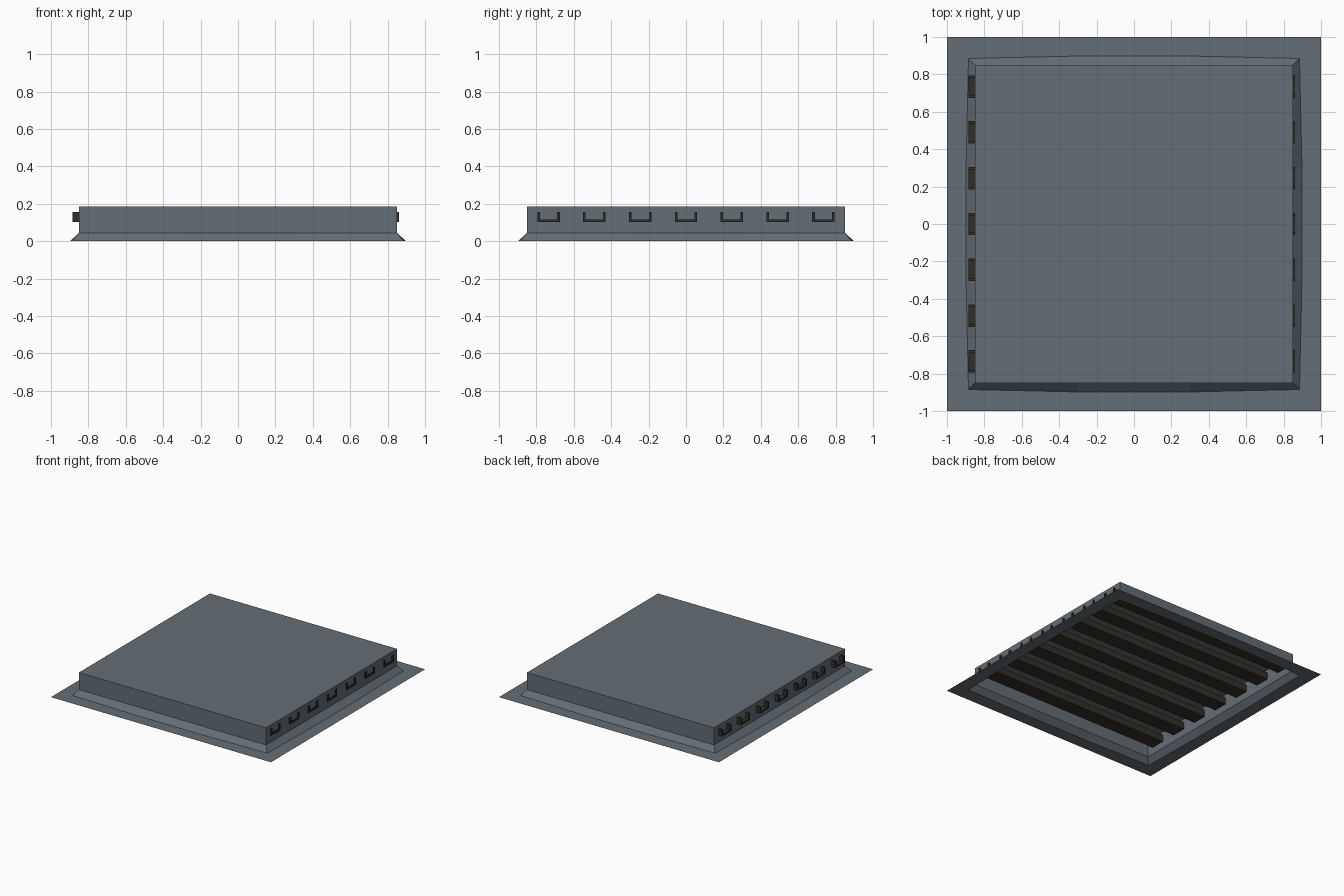
import bpy, bmesh

if "Cube" in bpy.data.objects:
    bpy.data.objects.remove(bpy.data.objects["Cube"])


def material(name, rgb):
    m = bpy.data.materials.new(name)
    m.diffuse_color = (*rgb, 1)
    m.use_nodes = True
    m.node_tree.nodes["Principled BSDF"].inputs["Base Color"].default_value = m.diffuse_color
    return m


grey = material("slate grey", (0.127, 0.156, 0.181))
dark = material("dark bronze", (0.032, 0.028, 0.018))


def finish(name, bm, mat):
    bmesh.ops.recalc_face_normals(bm, faces=bm.faces)
    me = bpy.data.meshes.new(name)
    bm.to_mesh(me)
    bm.free()
    me.materials.append(mat)
    ob = bpy.data.objects.new(name, me)
    bpy.context.collection.objects.link(ob)
    return ob


def ring(bm, half, bow, z):
    """Square loop with four points per side, the middle two pushed out by bow."""
    pts = []
    for k in range(4):
        for t, r in ((-half, half), (-0.3, half + bow), (0.3, half + bow)):
            x, y = t, -r
            for _ in range(k):
                x, y = -y, x
            pts.append(bm.verts.new((x, y, z)))
    return pts


# Housing: open-bottomed sheet shell with flange, sloped skirt, wall and lid
bm = bmesh.new()
rings = [ring(bm, 1.0, 0, 0), ring(bm, 0.885, 0.013, 0),
         ring(bm, 0.85, 0, 0.045), ring(bm, 0.85, 0, 0.185)]
for a, b in zip(rings, rings[1:]):
    n = len(a)
    for i in range(n):
        j = (i + 1) % n
        bm.faces.new((a[i], a[j], b[j], b[i]))
bm.faces.new(rings[-1])
finish("housing", bm, grey)

# Slats: seven U-shaped channels running through the side walls
X0, X1, Z0, Z1, W, T = -0.885, 0.86, 0.102, 0.157, 0.06, 0.014
profile = [(-W, Z1), (-W, Z0), (W, Z0), (W, Z1),
           (W - T, Z1), (W - T, Z0 + T), (-W + T, Z0 + T), (-W + T, Z1)]
for k in range(7):
    yc = (k - 3) * 0.245
    bm = bmesh.new()
    face = bm.faces.new([bm.verts.new((X0, yc + y, z)) for y, z in profile])
    ext = bmesh.ops.extrude_face_region(bm, geom=[face], use_keep_orig=True)
    verts = [v for v in ext["geom"] if isinstance(v, bmesh.types.BMVert)]
    bmesh.ops.translate(bm, verts=verts, vec=(X1 - X0, 0, 0))
    finish(f"slat_{k + 1}", bm, dark)
